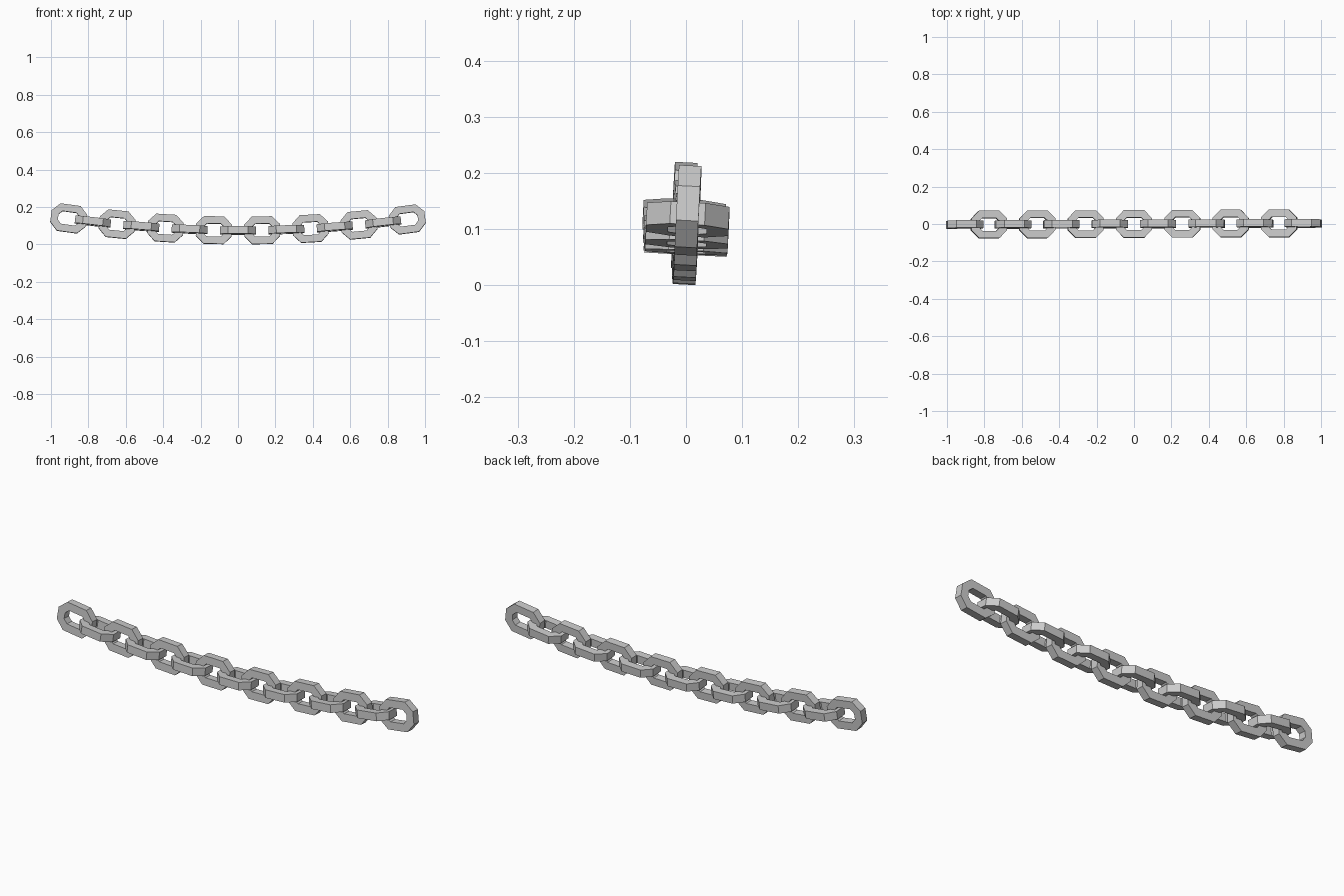
import bpy, bmesh, math
from mathutils import Matrix

if "Cube" in bpy.data.objects:
    bpy.data.objects.remove(bpy.data.objects["Cube"])

HALF_L, HALF_W = 0.096, 0.0735   # outer half length / half width of a link
END, SIDE = 0.031, 0.054         # half length of the flat end / flat side
BAR, THICK = 0.039, 0.040        # bar width in plane, bar depth
PITCH = 0.1293
COUNT = 15


def octagon(inset):
    k = inset * math.tan(math.radians(22.5))
    a, b = HALF_L - inset, HALF_W - inset
    e, s = END - k, SIDE - k
    return [(a, -e), (a, e), (s, b), (-s, b), (-a, e), (-a, -e), (-s, -b), (s, -b)]


def link_mesh():
    # square bar swept around a stretched octagon
    bm = bmesh.new()
    h = THICK / 2
    rings = [[bm.verts.new((x, y, z)) for x, y in octagon(i)]
             for i, z in ((0, -h), (0, h), (BAR, h), (BAR, -h))]
    for r in range(4):
        p, q = rings[r], rings[(r + 1) % 4]
        for i in range(8):
            j = (i + 1) % 8
            bm.faces.new((p[i], p[j], q[j], q[i]))
    bmesh.ops.recalc_face_normals(bm, faces=bm.faces)
    mesh = bpy.data.meshes.new("chain_link")
    bm.to_mesh(mesh)
    bm.free()
    return mesh


# alternating upright and flat links along a gentle sag
mesh = link_mesh()
for n in range(COUNT):
    i = n - COUNT // 2
    x = i * PITCH
    upright = n % 2 == 0
    ob = bpy.data.objects.new(f"{'upright' if upright else 'flat'}_link_{n + 1}", mesh)
    bpy.context.collection.objects.link(ob)
    roll = math.radians(-3 + (90 if upright else 0))
    pitch = -math.atan(0.15 * x - 0.003)
    ob.matrix_world = (Matrix.Translation((x, 0.004 * x, 0.0745 + 0.075 * x * x - 0.003 * x))
                       @ Matrix.Rotation(pitch, 4, 'Y') @ Matrix.Rotation(roll, 4, 'X'))
